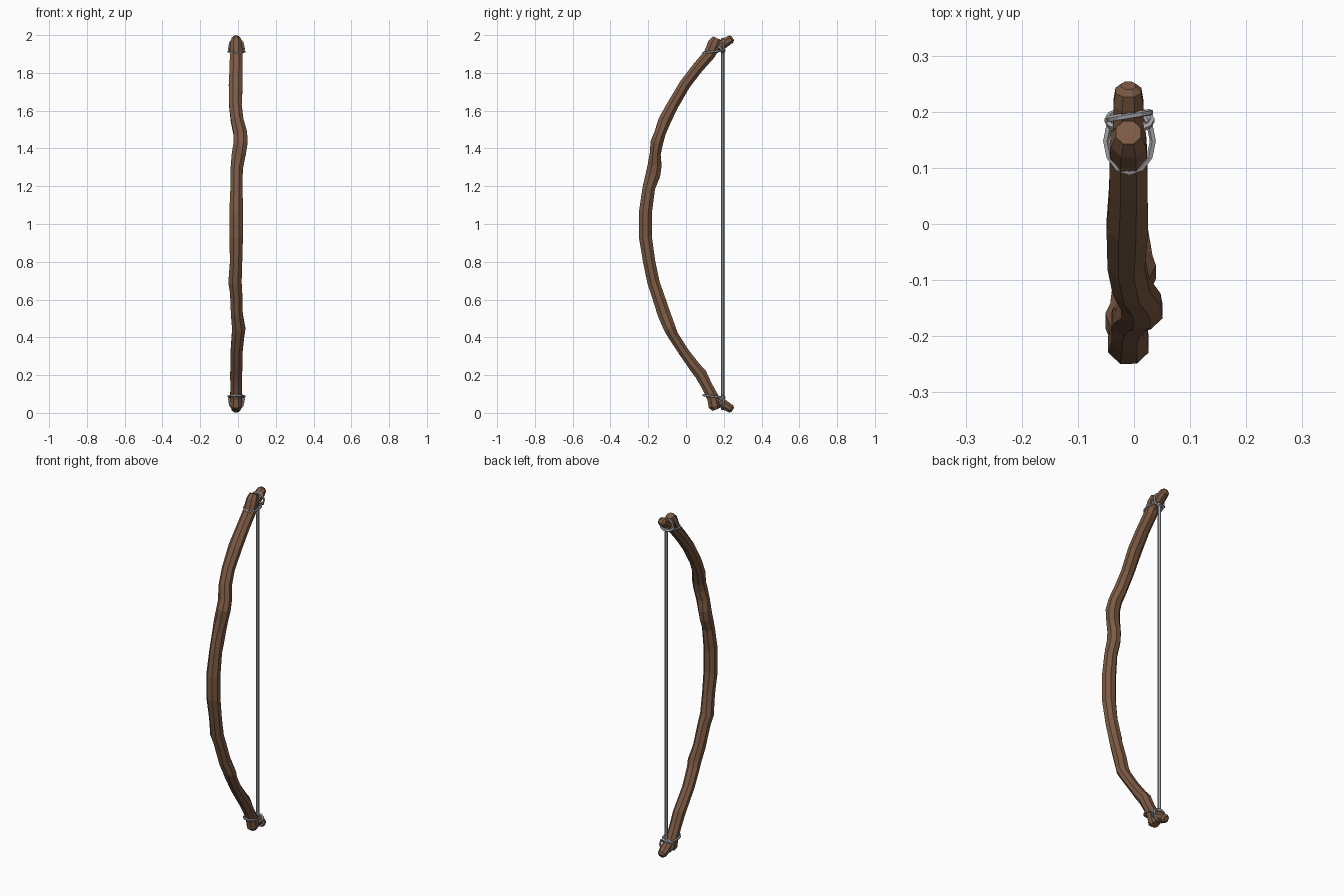
import bpy, bmesh, math
from mathutils import Vector


def material(name, rgb):
    m = bpy.data.materials.new(name)
    m.diffuse_color = (*rgb, 1)
    return m


WOOD = material("brown wood", (0.2, 0.102, 0.056))
CORD = material("grey cord", (0.40, 0.40, 0.42))


def tube(name, rows, mat, sides=8, closed=False):
    """Skin a faceted tube; each row is centre x, y, z, half width, half depth."""
    bm = bmesh.new()
    pts = [Vector(r[:3]) for r in rows]
    n = len(pts)
    rings = []
    side = None
    for i, r in enumerate(rows):
        a = pts[(i - 1) % n] if closed else pts[max(i - 1, 0)]
        b = pts[(i + 1) % n] if closed else pts[min(i + 1, n - 1)]
        t = (b - a).normalized()
        if side is None:
            side = Vector((1, 0, 0)) if abs(t.x) < 0.8 else Vector((0, 0, 1))
        side = (side - t * side.dot(t)).normalized()
        up = t.cross(side)
        ring = []
        for k in range(sides):
            w = 2 * math.pi * (k + 0.5) / sides
            ring.append(bm.verts.new(pts[i] + side * math.cos(w) * r[3] + up * math.sin(w) * r[4]))
        rings.append(ring)
    for i in range(n if closed else n - 1):
        p, q = rings[i], rings[(i + 1) % n]
        for k in range(sides):
            j = (k + 1) % sides
            bm.faces.new((p[k], p[j], q[j], q[k]))
    if not closed:
        bm.faces.new(rings[0])
        bm.faces.new(rings[-1])
    bmesh.ops.recalc_face_normals(bm, faces=bm.faces)
    me = bpy.data.meshes.new(name)
    bm.to_mesh(me)
    bm.free()
    me.materials.append(mat)
    ob = bpy.data.objects.new(name, me)
    bpy.context.collection.objects.link(ob)
    return ob


# Knotty bow stave, bottom to top
stave = [
    (-0.010, 0.160, 0.018, 0.022, 0.022), (-0.010, 0.153, 0.035, 0.033, 0.036),
    (-0.010, 0.143, 0.080, 0.034, 0.034), (-0.010, 0.112, 0.140, 0.033, 0.031),
    (-0.010, 0.078, 0.205, 0.034, 0.035), (-0.008, 0.045, 0.245, 0.034, 0.032),
    (-0.008, -0.010, 0.320, 0.034, 0.029), (0.000, -0.068, 0.410, 0.036, 0.030),
    (0.004, -0.085, 0.445, 0.038, 0.034), (-0.006, -0.115, 0.520, 0.034, 0.037),
    (-0.010, -0.155, 0.640, 0.035, 0.035), (-0.016, -0.172, 0.690, 0.038, 0.035),
    (-0.010, -0.195, 0.800, 0.035, 0.035), (-0.010, -0.215, 0.930, 0.039, 0.037),
    (-0.010, -0.215, 1.060, 0.039, 0.037), (-0.008, -0.197, 1.190, 0.035, 0.036),
    (-0.008, -0.175, 1.260, 0.035, 0.042), (-0.005, -0.166, 1.310, 0.036, 0.040),
    (0.004, -0.163, 1.370, 0.040, 0.031), (0.014, -0.155, 1.430, 0.040, 0.036),
    (0.012, -0.138, 1.480, 0.039, 0.032), (-0.005, -0.112, 1.550, 0.036, 0.036),
    (-0.014, -0.070, 1.630, 0.036, 0.033), (-0.012, -0.005, 1.740, 0.040, 0.032),
    (-0.010, 0.060, 1.825, 0.037, 0.032), (-0.010, 0.125, 1.900, 0.036, 0.034),
    (-0.010, 0.150, 1.955, 0.034, 0.037), (-0.010, 0.163, 1.984, 0.024, 0.024),
]
tube("bow_stave", stave, WOOD)


def mirrored(rows, top):
    return [(x, y, z if top else 2 - z, a, b) for x, y, z, a, b in rows]


def loop(cy, cz, rx, ry, slope, n=12, r=0.006):
    """Closed cord loop around the stave, tilted along y."""
    rows = []
    for i in range(n):
        w = 2 * math.pi * i / n
        dy = ry * math.sin(w)
        rows.append((-0.008 + rx * math.cos(w), cy + dy, cz + slope * dy, r, r))
    return rows


for label, top in (("upper", True), ("lower", False)):
    # Forked tip behind the string groove
    tip = [(-0.01, 0.145, 1.925, 0.030, 0.030), (-0.01, 0.195, 1.950, 0.029, 0.026),
           (-0.01, 0.215, 1.965, 0.029, 0.026), (-0.01, 0.238, 1.979, 0.025, 0.024),
           (-0.01, 0.247, 1.985, 0.014, 0.014)]
    tube(label + "_tip", mirrored(tip, top), WOOD)
    # Cord wrapped around the limb and over the groove
    tube(label + "_limb_loop", mirrored(loop(0.148, 1.913, 0.042, 0.056, 0.12), top), CORD, 5, True)
    tube(label + "_cross_loop", mirrored(loop(0.185, 1.928, 0.040, 0.018, -0.9), top), CORD, 5, True)
    groove = []
    for i in range(12):
        w = 2 * math.pi * i / 12
        groove.append((-0.008 + 0.037 * math.cos(w), 0.193 + 0.006 * math.cos(w),
                       1.944 + 0.037 * math.sin(w), 0.006, 0.006))
    tube(label + "_groove_loop", mirrored(groove, top), CORD, 5, True)

# Straight bowstring
tube("bowstring", [(-0.008, 0.195, 0.08, 0.009, 0.009), (-0.008, 0.195, 1.92, 0.009, 0.009)], CORD, 6)
